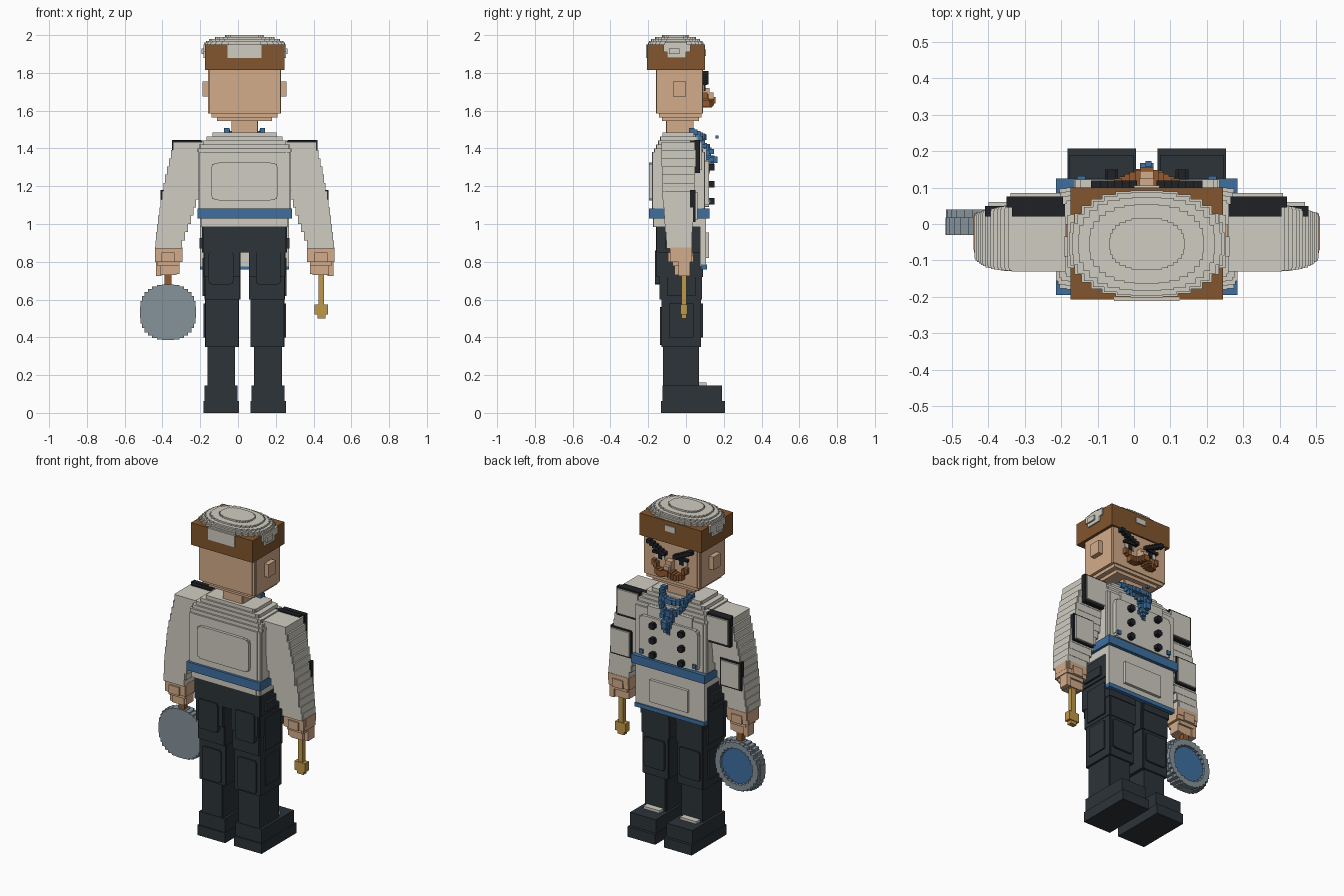
import bpy, bmesh, math, random

random.seed(4)
default_cube = bpy.data.objects.get("Cube")
if default_cube:
    bpy.data.objects.remove(default_cube)

BODY_MIDDLE = .035
meshes = {}


def material(name, *rgb):
    linear = [((c / 255 + .055) / 1.055) ** 2.4 for c in rgb] + [1]
    mat = bpy.data.materials.new(name)
    mat.use_nodes = True
    mat.diffuse_color = linear
    mat.node_tree.nodes["Principled BSDF"].inputs["Base Color"].default_value = linear
    return mat


white = material("off white cloth", 208, 205, 193)
skin = material("skin", 212, 172, 138)
brown = material("hat band brown", 130, 86, 46)
ginger = material("moustache brown", 146, 90, 48)
dark = material("dark trousers", 44, 51, 57)
black = material("black", 30, 33, 37)
blue = material("blue cloth", 62, 112, 160)
grey = material("pan grey", 134, 147, 155)
gold = material("spoon gold", 192, 152, 72)

# Outline styles: number of stair steps per corner and squareness
BOX, NOTCHED, PANEL, ROUND = (1, 2), (3, 13), (4, 8), (8, 2.1)


def outline(radius_u, radius_v, style):
    """Staircase outline of a superellipse; a single step gives a rectangle."""
    steps, power = style
    points = []
    for i in range(steps + 1):
        angle = i / steps * math.pi / 2
        points.append((radius_u * abs(math.cos(angle)) ** (2 / power),
                       radius_v * math.sin(angle) ** (2 / power)))
    quarter = []
    for (u, _), (next_u, next_v) in zip(points, points[1:]):
        quarter += [(u, next_v), (next_u, next_v)]
    quarter.pop()
    half = quarter + [(-u, v) for u, v in reversed(quarter)]
    return half + [(-u, -v) for u, v in half]


def block(name, mat, x, y, z, style=BOX, upright=True):
    """Add a prism to the named part; it is extruded along z, or along y if not upright."""
    if name not in meshes:
        meshes[name] = (bmesh.new(), mat)
    bm = meshes[name][0]
    depth, across = (z, y) if upright else (y, z)
    middle_u, middle_v = sum(x) / 2 + BODY_MIDDLE, sum(across) / 2
    shape = outline(abs(x[1] - x[0]) / 2, (across[1] - across[0]) / 2, style)
    loops = []
    for level in depth:
        spots = [(u + middle_u, v + middle_v) for u, v in shape]
        loops.append([bm.verts.new((u, v, level) if upright else (u, level, v)) for u, v in spots])
    bottom, top = loops
    bm.faces.new(bottom)
    bm.faces.new(top)
    for i in range(len(bottom)):
        bm.faces.new((bottom[i - 1], bottom[i], top[i], top[i - 1]))


def centre(name, mat, half, y, z, style=BOX, upright=True):
    block(name, mat, (-half, half), y, z, style, upright)


def pair(name, mat, x, y, z, style=BOX, upright=True):
    block("left_" + name, mat, x, y, z, style, upright)
    block("right_" + name, mat, (-x[1], -x[0]), y, z, style, upright)


def around(middle, radius):
    return (middle - radius, middle + radius)


def voxel(name, mat, x, y, z, radius):
    block(name, mat, around(x, radius), around(y, radius), around(z, radius))


def blend(start, end, t):
    return start + (end - start) * t


def layers(low, high, count):
    """Yield each layer's height range and its position from 0 to 1."""
    for i in range(count):
        yield (blend(low, high, i / count), blend(low, high, (i + 1) / count)), (i + .5) / count


# Hat: band, patches and stepped crown
centre("hat_band", brown, half=.21, y=(-.207, .1), z=(1.815, 1.95))
for height, t in layers(1.95, 2, 5):
    size = math.sqrt(1 - t * t * .95)
    centre("hat_crown", white, half=.215 * size, y=around(-.055, .148 * size), z=height, style=ROUND)
centre("hat_back_patch", white, half=.09, y=(-.212, -.2), z=(1.88, 1.951))
centre("hat_front_patch", white, half=.035, y=(.09, .106), z=(1.89, 1.925))
pair("hat_side_patch", white, x=(.2, .218), y=(-.12, .025), z=(1.91, 1.951))
pair("hat_side_patch", white, x=(.2, .218), y=(-.1, 0), z=(1.88, 1.91))
pair("hat_side_patch", white, x=(.2, .228), y=(-.09, -.035), z=(1.9, 1.93))

# Head, ears and neck
centre("head", skin, half=.193, y=(-.16, .09), z=(1.585, 1.82), style=NOTCHED)
for height, t in layers(1.545, 1.585, 2):
    centre("head", skin, half=blend(.13, .19, t), y=around(-.03, blend(.09, .12, t)), z=height)
pair("ear", skin, x=(.18, .222), y=(-.07, 0), z=(1.675, 1.755))
centre("neck", skin, half=.07, y=(-.105, .04), z=(1.46, 1.55), style=PANEL)

# Face: nose, frowning brows, eyes and curled moustache
centre("nose", skin, half=.02, y=(.08, .125), z=(1.665, 1.72))
centre("nose", skin, half=.018, y=(.12, .145), z=(1.665, 1.695))
for i in range(6):
    pair("eyebrow", black, x=around(.04 + i * .02, .013), y=(.085, .12), z=around(1.75 + i * .01, .011))
pair("eye_white", white, x=(.045, .11), y=(.085, .096), z=(1.705, 1.74))
pair("eye_pupil", black, x=(.06, .085), y=(.085, .102), z=(1.705, 1.74))
pair("eyelid", black, x=(.04, .12), y=(.085, .11), z=(1.735, 1.75))
for i in range(8):
    droop = .022 * math.sin(i / 7 * math.pi) - (.025 if i > 5 else 0)
    pair("moustache", ginger, x=around(.007 + i * .0145, .011), y=(.085, .155 - i * .006),
         z=around(1.655 - droop, .017))

# Jacket body with stepped shoulders
centre("jacket", white, half=.235, y=(-.175, .095), z=(.985, 1.04), style=NOTCHED)
centre("jacket", white, half=.245, y=(-.18, .1), z=(1.04, 1.38), style=NOTCHED)
for height, t in layers(1.38, 1.485, 5):
    centre("jacket", white, half=.25 - .1 * t * t, y=around(-.04, blend(.135, .08, t)),
           z=height, style=NOTCHED)
centre("jacket_back_panel", white, half=.175, y=(-.197, -.17), z=(1.125, 1.325), style=PANEL, upright=False)
centre("jacket_front_panel", white, half=.2, y=(.09, .122), z=(1.09, 1.34), style=PANEL, upright=False)
centre("jacket_front_panel", white, half=.15, y=(.07, .108), z=(1.3, 1.4))
centre("belt", blue, half=.25, y=(-.195, .125), z=(1.03, 1.082))
for row in range(3):
    level = 1.12 + row * .09
    pair("buttons", black, x=around(.097, .018), y=(.12, .15), z=around(level, .011))
    pair("buttons", black, x=around(.097, .011), y=(.12, .15), z=around(level, .018))

# Apron with hem and raised panel
centre("apron", white, half=.235, y=(.075, .105), z=(.775, 1.03))
centre("apron_panel", white, half=.13, y=(.1, .122), z=(.82, .955))
centre("apron_hem", blue, half=.236, y=(.08, .112), z=(.76, .785))

# Neckerchief: two draped loops, ragged tails and loose scraps
for i in range(13):
    angle = i / 12 * math.pi
    side, forward = math.cos(angle), math.sin(angle)
    voxel("neckerchief", blue, .095 * side, .03 + .065 * forward, 1.495 - .035 * forward, radius=.014)
    voxel("neckerchief", blue, .08 * side, .06 + .055 * forward, 1.475 - .085 * forward, radius=.013)
for height, t in layers(1.41, 1.27, 16):
    voxel("neckerchief", blue, random.uniform(-.03, .035), random.uniform(.11, .14), height[0], radius=.013)
voxel("neckerchief", blue, 0, .15, 1.34, radius=.018)
voxel("neckerchief", blue, .005, .165, 1.46, radius=.008)
pair("scarf_scrap", blue, x=around(.18, .012), y=around(.12, .012), z=around(1.12, .012))

# Sleeves: layered taper from cuff to shoulder, with edged plates
for height, t in layers(.87, 1.435, 13):
    bulge = .025 * math.sin(t * math.pi)
    pair("sleeve", white, x=(blend(.34, .2, t) - bulge, blend(.475, .375, t) + bulge / 2),
         y=(blend(-.1, -.13, t) - bulge / 3, blend(.03, .055, t)), z=height, style=NOTCHED)
pair("sleeve_plate_edge", black, x=(.23, .385), y=(.045, .075), z=(1.27, 1.445))
pair("sleeve_plate", white, x=(.235, .375), y=(.07, .085), z=(1.285, 1.435))
pair("cuff_plate_edge", black, x=(.3, .445), y=(.02, .05), z=(1.01, 1.18))
pair("cuff_plate", white, x=(.31, .435), y=(.045, .06), z=(1.02, 1.17))
pair("shoulder_edge", black, x=(.2, .37), y=(.02, .055), z=(1.434, 1.443))

# Hands with stubby fingers
for height, t in layers(.875, .73, 3):
    pair("hand", skin, x=around(.403, blend(.08, .035, t)), y=around(-.025, blend(.064, .03, t)),
         z=height[::-1], style=PANEL)
pair("hand", skin, x=(.33, .475), y=(-.085, .03), z=(.8, .875), style=PANEL)
pair("knuckles", skin, x=(.37, .44), y=(-.095, .04), z=(.8, .85))
pair("thumb", skin, x=(.345, .37), y=(-.055, .01), z=(.735, .79))
pair("finger", skin, x=(.44, .47), y=(-.04, .02), z=(.725, .81))

# Frying pan in the right hand
PAN_X, PAN_Z = -.405, .533
block("pan_handle", ginger, x=around(PAN_X, .019), y=(-.02, .01), z=(.65, .76))
for name, mat, radius, y in (("pan", grey, .148, (-.03, .018)), ("pan_inside", blue, .115, (.01, .024))):
    block(name, mat, around(PAN_X, radius), y, around(PAN_Z, radius), style=ROUND, upright=False)
for i in range(28):
    angle = i / 14 * math.pi
    voxel("pan_rim", grey, PAN_X + .128 * math.cos(angle), .022, PAN_Z + .128 * math.sin(angle), radius=.018)

# Spoon in the left hand
SPOON_X = .406
block("spoon", gold, x=around(SPOON_X, .015), y=(-.025, .003), z=(.57, .76))
block("spoon", gold, x=around(SPOON_X, .035), y=(-.03, .008), z=(.52, .575))
block("spoon", gold, x=around(SPOON_X, .021), y=(-.025, .003), z=(.5, .52))

# Trousers
centre("hips", dark, half=.225, y=(-.16, .09), z=(.85, 1), style=NOTCHED)
pair("hip_pocket", dark, x=(.2, .238), y=(-.11, .03), z=(.87, .925))
pair("leg", dark, x=(.022, .217), y=(-.155, .09), z=(.72, .87), style=NOTCHED)
pair("leg", dark, x=(.022, .213), y=(-.14, .085), z=(.6, .72), style=NOTCHED)
pair("leg", dark, x=(.03, .21), y=(-.13, .08), z=(.35, .6), style=NOTCHED)
pair("leg", dark, x=(.05, .197), y=(-.122, .07), z=(.13, .35), style=NOTCHED)
pair("knee_pad", dark, x=(.05, .19), y=(.07, .09), z=(.4, .58), style=PANEL, upright=False)
pair("calf_pad", dark, x=(.055, .185), y=(-.137, -.12), z=(.36, .56), style=PANEL, upright=False)
pair("seat_pad", dark, x=(.06, .19), y=(-.165, -.14), z=(.68, .86), style=PANEL, upright=False)
pair("thigh_panel", dark, x=(.2, .222), y=(-.1, .05), z=(.62, .82))
pair("shin_panel", dark, x=(.2, .218), y=(-.09, .04), z=(.4, .58))

# Boots
pair("boot", dark, x=(.03, .218), y=(-.132, .207), z=(0, .062))
pair("boot", dark, x=(.037, .212), y=(-.125, .19), z=(.062, .145))
pair("boot_tongue", white, x=(.07, .18), y=(.06, .108), z=(.14, .16))

# Turn each gathered mesh into an object
for name, (bm, mat) in meshes.items():
    bmesh.ops.recalc_face_normals(bm, faces=bm.faces)
    mesh = bpy.data.meshes.new(name)
    bm.to_mesh(mesh)
    bm.free()
    mesh.materials.append(mat)
    bpy.context.collection.objects.link(bpy.data.objects.new(name, mesh))
